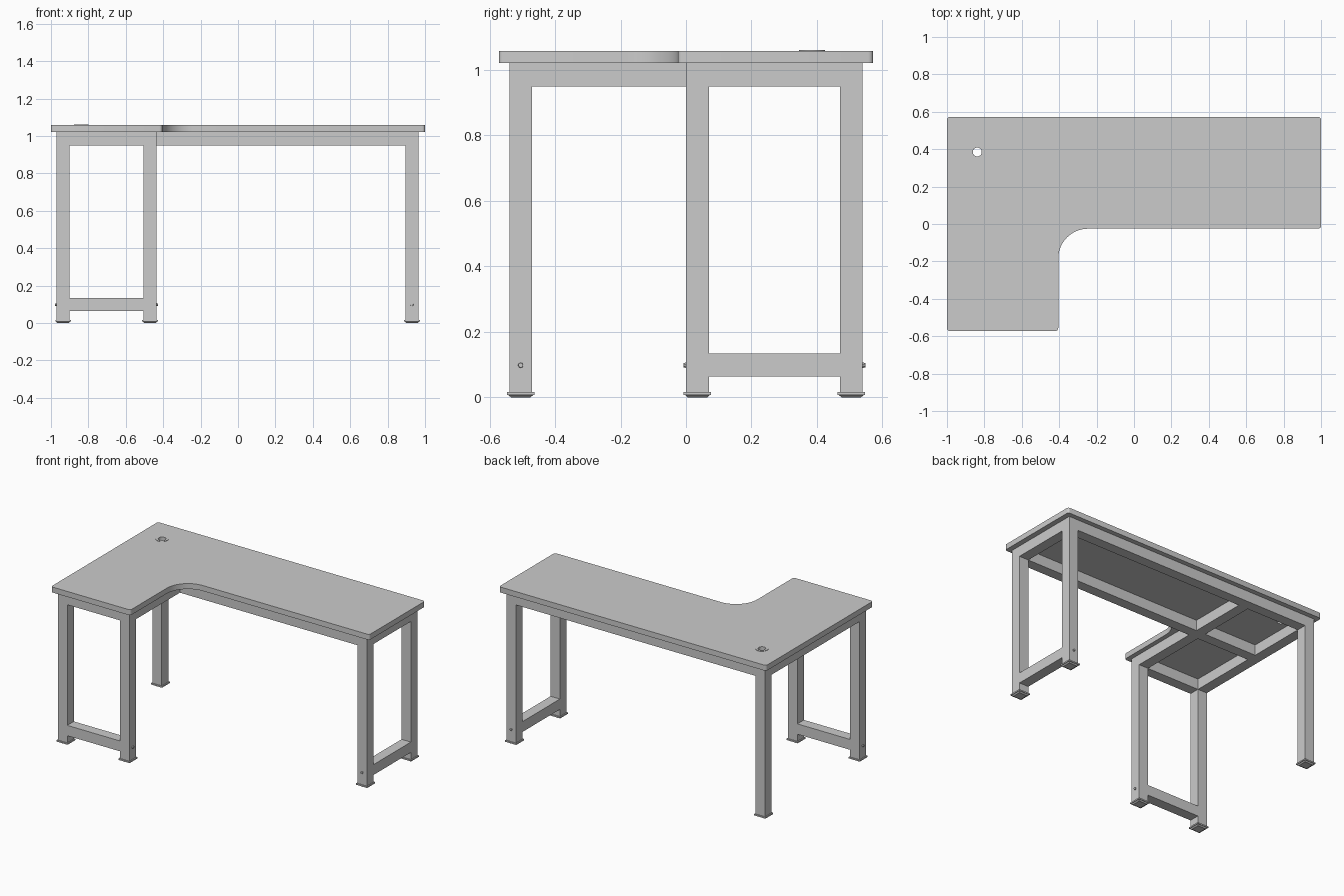
import bpy, bmesh, math
from mathutils import Matrix, Vector

if "Cube" in bpy.data.objects:
    bpy.data.objects.remove(bpy.data.objects["Cube"], do_unlink=True)

GREY = (0.6, 0.6, 0.6, 1)
mat = bpy.data.materials.new("light_grey")
mat.use_nodes = True
mat.diffuse_color = GREY
mat.node_tree.nodes["Principled BSDF"].inputs["Base Color"].default_value = GREY


def finish(name, bm=None, mesh=None):
    if bm:
        mesh = bpy.data.meshes.new(name)
        bmesh.ops.recalc_face_normals(bm, faces=bm.faces)
        bm.to_mesh(mesh)
        bm.free()
    mesh.name = name
    mesh.materials.clear()
    mesh.materials.append(mat)
    obj = bpy.data.objects.new(name, mesh)
    bpy.context.collection.objects.link(obj)
    return obj


def add_box(bm, lo, hi):
    lo, hi = Vector(lo), Vector(hi)
    m = Matrix.Translation((lo + hi) / 2) @ Matrix.Diagonal((*(hi - lo), 1))
    bmesh.ops.create_cube(bm, size=1, matrix=m)


def box(name, lo, hi):
    bm = bmesh.new()
    add_box(bm, lo, hi)
    return finish(name, bm)


def arc(cx, cy, r, start, sweep, steps):
    return [(cx + r * math.cos(math.radians(start + sweep * i / steps)),
             cy + r * math.sin(math.radians(start + sweep * i / steps)))
            for i in range(steps + 1)]


def plate(name, outlines, z, half):
    """Extrude filled outlines; inner outlines become holes."""
    cu = bpy.data.curves.new(name, "CURVE")
    cu.dimensions, cu.fill_mode, cu.extrude = "2D", "BOTH", half
    for pts in outlines:
        sp = cu.splines.new("POLY")
        sp.points.add(len(pts) - 1)
        for p, (x, y) in zip(sp.points, pts):
            p.co = (x, y, 0, 1)
        sp.use_cyclic_u = True
    tmp = bpy.data.objects.new(name + "_outline", cu)
    bpy.context.collection.objects.link(tmp)
    dg = bpy.context.evaluated_depsgraph_get()
    mesh = bpy.data.meshes.new_from_object(tmp.evaluated_get(dg))
    bpy.data.objects.remove(tmp, do_unlink=True)
    obj = finish(name, mesh=mesh)
    obj.location.z = z
    return obj


# L-shaped top with rounded corners, an inner fillet and a cable hole
R, F = 0.015, 0.16
X_IN, Y_IN, Y_OUT = -0.405, -0.025, 0.572
outline = (arc(-1 + R, -Y_OUT + R, R, 180, 90, 4)
           + arc(X_IN - R, -Y_OUT + R, R, 270, 90, 4)
           + arc(X_IN + F, Y_IN - F, F, 180, -90, 14)
           + arc(1 - R, Y_IN + R, R, 270, 90, 4)
           + arc(1 - R, Y_OUT - R, R, 0, 90, 4)
           + arc(-1 + R, Y_OUT - R, R, 90, 90, 4))
HX, HY = -0.838, 0.385
hole = arc(HX, HY, 0.024, 0, 345, 23)
plate("table_top", [outline, hole], 1.04, 0.0185)
plate("cable_grommet", [arc(HX, HY, 0.04, 0, 345, 23), hole], 1.0595, 0.0012)

# Legs with flared feet
H, TOP, RAIL = 0.035, 1.022, 0.95
XL, XM, XR = -0.935, -0.47, 0.93
YF, YM, YB = -0.505, 0.035, 0.505
legs = {"front_right": (XL, YF), "front_inner": (XM, YF), "back_right": (XL, YB),
        "back_left": (XR, YB), "front_left": (XR, YM)}
for name, (x, y) in legs.items():
    box(name + "_leg", (x - H, y - H, 0.015), (x + H, y + H, TOP))
    bm = bmesh.new()
    w = 0.042
    add_box(bm, (x - w, y - w, 0.007), (x + w, y + w, 0.016))
    bmesh.ops.create_cone(
        bm, cap_ends=True, segments=4, radius1=0.03 * math.sqrt(2),
        radius2=0.038 * math.sqrt(2), depth=0.007,
        matrix=Matrix.Translation((x, y, 0.0035)) @ Matrix.Rotation(math.pi / 4, 4, "Z"))
    finish(name + "_foot", bm)


# Rails between the legs
def rail_x(name, x0, x1, y, z0=RAIL, z1=TOP):
    box(name, (x0 + H, y - H, z0), (x1 - H, y + H, z1))


def rail_y(name, x, y0, y1, z0=RAIL, z1=TOP):
    box(name, (x - H, y0 + H, z0), (x + H, y1 - H, z1))


rail_x("back_rail", XL, XR, YB)
rail_x("middle_rail", XM, XR, YM)
rail_x("middle_rail_short", XL, XM, YM)
rail_x("front_rail", XL, XM, YF)
rail_y("right_rail", XL, YF, YB)
rail_y("inner_rail", XM, YF, YB)
rail_y("left_rail", XR, YM, YB)
rail_x("front_stretcher", XL, XM, YF, 0.064, 0.134)
rail_y("left_stretcher", XR, YM, YB, 0.064, 0.134)


# Bolt heads at the stretcher ends
def bolt(name, loc, axis):
    bm = bmesh.new()
    rot = Vector(axis).to_track_quat("Z", "Y").to_matrix().to_4x4()
    bmesh.ops.create_cone(bm, cap_ends=True, segments=10, radius1=0.009,
                          radius2=0.007, depth=0.016,
                          matrix=Matrix.Translation(loc) @ rot)
    finish(name, bm)


bolt("bolt_right", (XL - H, YF, 0.098), (-1, 0, 0))
bolt("bolt_inner", (XM + H, YF, 0.098), (1, 0, 0))
bolt("bolt_front", (XR, YM - H, 0.098), (0, -1, 0))
bolt("bolt_back", (XR, YB + H, 0.098), (0, 1, 0))
